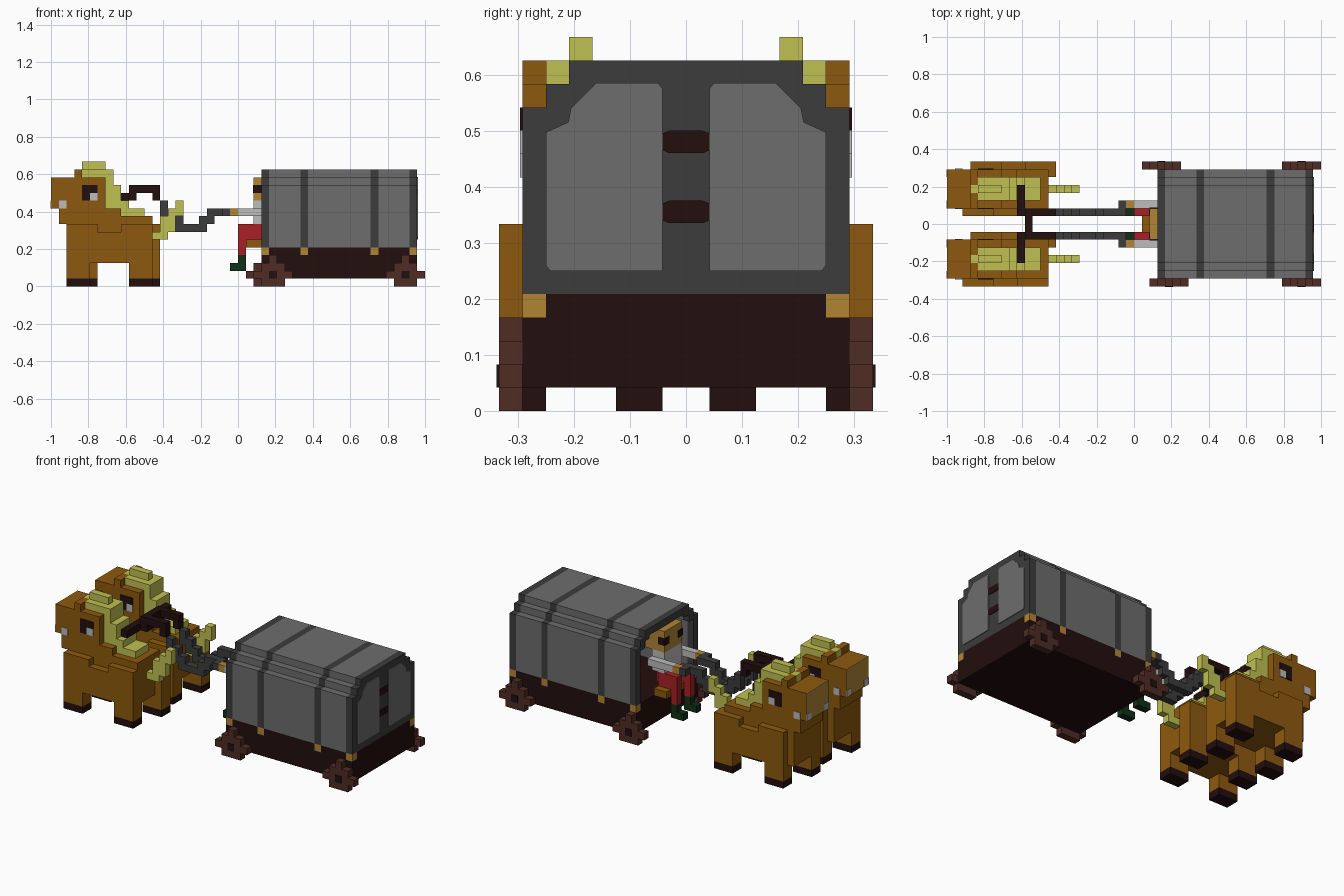
import bpy, bmesh
from mathutils import Vector

if "Cube" in bpy.data.objects:
    bpy.data.objects.remove(bpy.data.objects["Cube"])

V = 1 / 24  # size of one cell; x cells run 0..48, y cells -8..8, z cells 0..16


def material(name, rgb):
    lin = [(c / 255 / 12.92) if c < 11 else ((c / 255 + 0.055) / 1.055) ** 2.4 for c in rgb]
    m = bpy.data.materials.new(name)
    m.use_nodes = True
    m.diffuse_color = (*lin, 1)
    m.node_tree.nodes["Principled BSDF"].inputs["Base Color"].default_value = (*lin, 1)
    return m


BROWN = material("horse brown", (141, 89, 14))
OCHRE = material("ochre", (176, 133, 52))
YELLOW = material("mane yellow", (192, 192, 82))
DARK_GREY = material("dark grey", (60, 60, 60))
GREY = material("canvas grey", (109, 109, 109))
DARK = material("dark wood", (35, 14, 14))
WHEEL = material("wheel brown", (78, 44, 36))
RED = material("red cloth", (168, 32, 38))
WHITE = material("pale grey", (188, 188, 188))
GREEN = material("dark green", (16, 48, 22))


def finish(name, bm, mat):
    bmesh.ops.recalc_face_normals(bm, faces=bm.faces)
    me = bpy.data.meshes.new(name)
    bm.to_mesh(me)
    bm.free()
    me.materials.append(mat)
    ob = bpy.data.objects.new(name, me)
    bpy.context.collection.objects.link(ob)
    return ob


def boxes(name, mat, *cells, dy=0):
    """One object from boxes given as (x0, x1, y0, y1, z0, z1) in cells."""
    bm = bmesh.new()
    for x0, x1, y0, y1, z0, z1 in cells:
        verts = bmesh.ops.create_cube(bm, size=1)["verts"]
        for v in verts:
            v.co = Vector(((x0 if v.co.x < 0 else x1) - 24,
                           (y0 if v.co.y < 0 else y1) + dy,
                           z0 if v.co.z < 0 else z1)) * V
    return finish(name, bm, mat)


def both(*cells):
    """The boxes and their copies mirrored across y = 0."""
    return list(cells) + [(a, b, -d, -c, e, f) for a, b, c, d, e, f in cells]


def plate(name, mat, outline):
    """Thin plate on the rear end, from a (y, z) outline."""
    bm = bmesh.new()
    face = bm.faces.new([bm.verts.new((47 * V - 1, y, z)) for y, z in outline])
    ext = bmesh.ops.extrude_face_region(bm, geom=[face])["geom"]
    for v in ext:
        if isinstance(v, bmesh.types.BMVert):
            v.co.x += 0.004
    return finish(name, bm, mat)


def horse(side, dy):
    def part(name, mat, *cells):
        boxes(side + "_horse_" + name, mat, *cells, dy=dy)

    # Legs: the two sides are staggered by one cell
    legs = [(x + s, x + 3 + s, y, y + 2) for y, s in ((1, 0), (6, 1)) for x in (2, 10)]
    part("hooves", DARK, *[(*l, 0, 1) for l in legs])
    part("legs", BROWN, *[(*l, 1, 8) for l in legs])
    # Body, flanks and neck
    part("body", BROWN, (2, 13, 2, 7, 3, 9), (2, 13, 1, 2, 3, 7), (3, 14, 7, 8, 3, 7),
         (2, 6, 1, 2, 3, 8), (9, 13, 1, 2, 3, 8), (3, 7, 7, 8, 3, 8), (10, 14, 7, 8, 3, 8),
         (2, 9, 2, 7, 8, 10))
    # Head, ears and muzzle
    part("head", BROWN, (1, 7, 2, 7, 8, 14), (0.1, 1, 2, 7, 10, 14))
    part("ears", BROWN, (3, 4, 2, 4, 14, 15), (3, 4, 5, 7, 14, 15))
    part("muzzle", OCHRE, (0, 0.1, 2, 7, 10, 14))
    part("nostrils", WHITE, (1, 2, 1.9, 2, 10, 11), (1, 2, 7, 7.1, 10, 11),
         (-0.05, 0, 2, 3, 10, 11), (-0.05, 0, 6, 7, 10, 11))
    # Eyes on both cheeks
    for n, y in (("near", 1.9), ("far", 7)):
        part(n + "_eye", DARK, (4, 5, y, y + .1, 11, 13), (5, 6, y, y + .1, 12, 13))
        part(n + "_eye_white", WHITE, (5, 6, y, y + .1, 11, 12))
    # Mane and tail
    part("mane", YELLOW, (4, 7, 4, 5, 14, 16), (3, 5, 4, 5, 14, 15), (4, 8, 3, 6, 14, 15),
         (7, 8, 3, 6, 11, 15), (8, 9, 3, 6, 10, 13), (7, 8, 3, 6, 10, 11),
         (9, 10, 3, 6, 9, 11), (10, 12, 3, 6, 9, 10))
    part("tail", YELLOW, (13, 15, 4, 5, 6, 7), (14, 16, 4, 5, 7, 8), (14, 16, 4, 5, 8, 9),
         (15, 17, 4, 5, 9, 10), (16, 17, 4, 5, 10, 11))


horse("back", 0)
horse("front", -9)

# Harness yoke and reins
boxes("yoke", DARK, *both((9, 10, 1, 5, 11, 12), (10, 13, 1, 2, 12, 13),
                          (13, 14, 1, 2, 11, 13)), (10, 11, -2, 2, 11, 13))
boxes("reins", DARK_GREY, *both((14, 15, 1, 2, 9, 11), (15, 16, 1, 2, 8, 10),
                                (16, 17, 1, 2, 7, 9), (17, 19, 1, 2, 7, 8),
                                (19, 20, 1, 2, 7, 9), (20, 23, 1, 2, 9, 10),
                                (20, 21, 1, 2, 8, 9), (22, 23, 2, 3, 9, 10)))

# Driver on the bench
boxes("driver_boots", GREEN, *both((23, 25, 1, 2, 2, 3), (24, 25, 1, 2, 3, 4)))
boxes("driver_trousers", RED, *both((24, 25, 1, 2, 4, 8), (25, 27, 1, 2, 6, 8)),
      (26, 28, -1, 1, 6, 8))
boxes("driver_hands", OCHRE, *both((23, 24, 2, 3, 9, 10)))
boxes("driver_shirt", WHITE, (26, 28, -2, 2, 8, 11), *both((24, 28, 2, 3, 9, 10)))
boxes("driver_head", OCHRE, (26, 29, -2, 2, 11, 14))
boxes("driver_eyes", DARK, *both((25.9, 26, 1, 2, 12, 13), (26, 27, 2, 2.1, 12, 13)))
boxes("bench", BROWN, (25, 27, -3, 3, 5, 6))


# Cart cover: hollow stepped arch, split into ribs and canvas panels
def arch(x0, x1):
    return both((x0, x1, 6, 7, 5, 13), (x0, x1, 5, 6, 12.5, 14),
                (x0, x1, 4, 5, 13.5, 14)) + [(x0, x1, -5, 5, 14, 15)]


for i, (a, b) in enumerate(((28, 32), (33, 41), (42, 46))):
    boxes(f"cover_panel_{i + 1}", GREY, *arch(a, b))
for i, a in enumerate((27, 32, 41)):
    boxes(f"cover_rib_{i + 1}", DARK_GREY, *arch(a, a + 1))
boxes("rear_wall", DARK_GREY, (46, 47, -7, 7, 5, 13), (46, 47, -6, 6, 13, 14),
      (46, 47, -5, 5, 14, 15))

# Rear doors and latches
door = [(.042, .25), (.242, .25), (.25, .26), (.25, .497), (.21, .515), (.205, .54),
        (.165, .58), (.16, .585), (.05, .585), (.042, .575)]
for s, n in ((1, "back"), (-1, "front")):
    plate(n + "_door", GREY, [(s * y, z) for y, z in door])
for n, z in (("lower", .355), ("upper", .48)):
    plate(n + "_latch", DARK, [(-.042, z - .015), (-.03, z - .02), (.03, z - .02), (.042, z - .015),
                               (.042, z + .015), (.03, z + .02), (-.03, z + .02), (-.042, z + .015)])

# Cart bed with corner clips below each rib
boxes("cart_bed", DARK, (27, 47, -7, 7, 1, 4), (27.1, 46.9, -6.9, 6.9, 4, 5),
      *both((28, 32, 6, 7, 4, 5), (33, 41, 6, 7, 4, 5), (42, 46, 6, 7, 4, 5)),
      (46, 47, -6, 6, 4, 5), (27, 28, -6, 6, 4, 5))
boxes("cart_clips", OCHRE, *both(*[(x, x + 1, 6, 7, 4, 5) for x in (27, 32, 41, 46)]))

# Wheels with dark hubs
for n, x, y in (("front_near", 26, -8), ("front_far", 25, 7), ("rear_near", 43, -8), ("rear_far", 43, 7)):
    boxes(n + "_wheel", WHEEL, (x + 1, x + 4, y, y + 1, 0, 1), (x, x + 5, y, y + 1, 1, 2),
          (x + 1, x + 4, y, y + 1, 2, 3), (x + 2, x + 3, y, y + 1, 3, 4))
    hub = y - .1 if y < 0 else y + 1
    boxes(n + "_hub", DARK, (x + 2, x + 3, hub, hub + .1, 1, 2))
